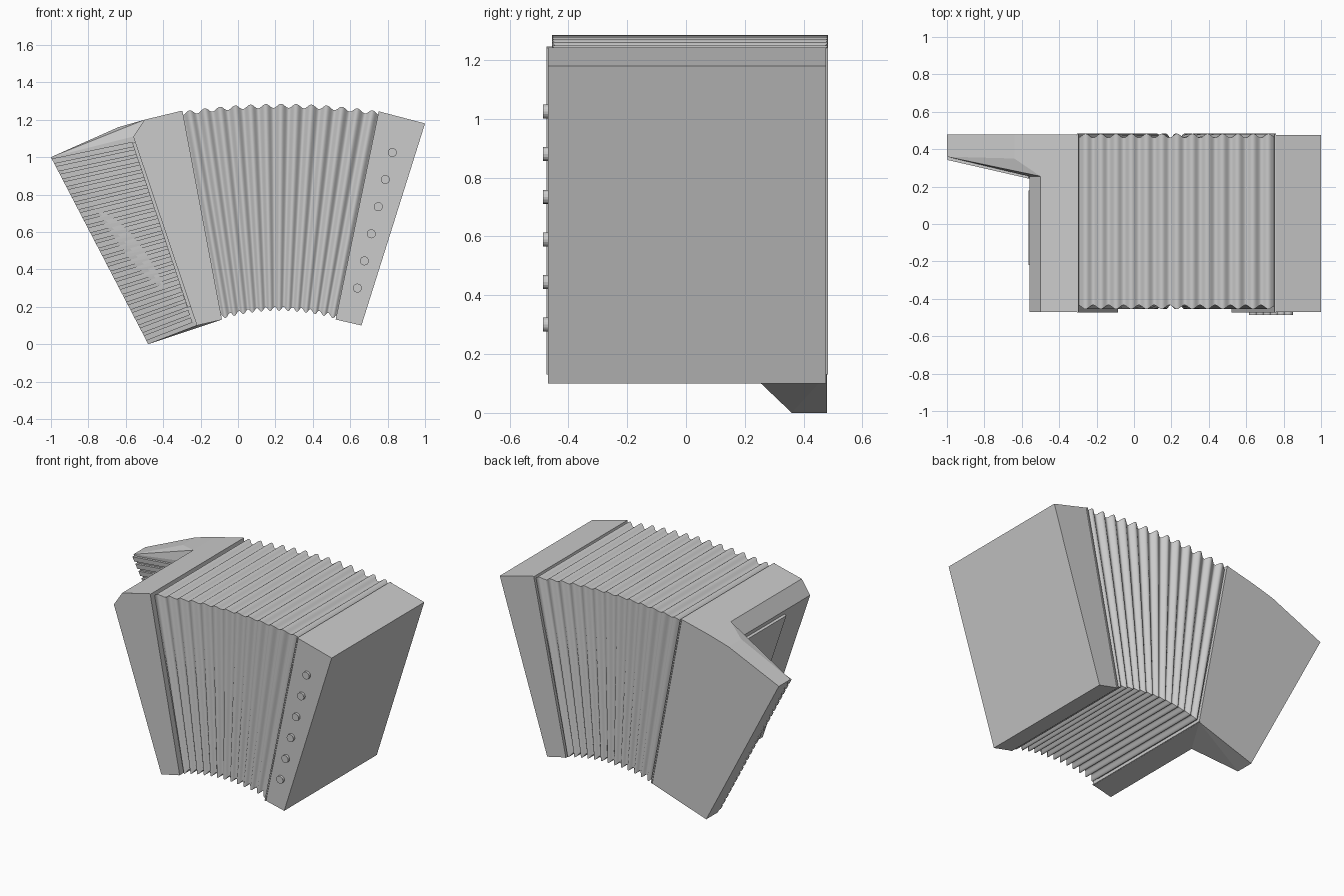
import bpy, bmesh, math
from mathutils import Vector

if "Cube" in bpy.data.objects:
    bpy.data.objects.remove(bpy.data.objects["Cube"])

grey = bpy.data.materials.new("plain grey")
grey.diffuse_color = (0.6, 0.6, 0.6, 1)
grey.use_nodes = True
grey.node_tree.nodes["Principled BSDF"].inputs["Base Color"].default_value = grey.diffuse_color


def finish(name, bm):
    bmesh.ops.recalc_face_normals(bm, faces=bm.faces)
    mesh = bpy.data.meshes.new(name)
    bm.to_mesh(mesh)
    bm.free()
    mesh.materials.append(grey)
    ob = bpy.data.objects.new(name, mesh)
    bpy.context.collection.objects.link(ob)
    return ob


def prism(name, pts, y0, y1):
    """Front outline (x, z) extruded from y0 to y1."""
    bm = bmesh.new()
    rings = [[bm.verts.new((x, y, z)) for x, z in pts] for y in (y0, y1)]
    bm.faces.new(rings[0])
    bm.faces.new(rings[1])
    for i in range(len(pts)):
        j = (i + 1) % len(pts)
        bm.faces.new((rings[0][i], rings[0][j], rings[1][j], rings[1][i]))
    return finish(name, bm)


def hull(name, pts):
    """Convex solid around (x, y, z) points."""
    bm = bmesh.new()
    bmesh.ops.convex_hull(bm, input=[bm.verts.new(p) for p in pts])
    bmesh.ops.dissolve_limit(bm, angle_limit=0.01, verts=bm.verts, edges=bm.edges)
    return finish(name, bm)


# Two end casings
prism("bass_casing", [(0.76, 1.243), (1.0, 1.18), (0.66, 0.10), (0.53, 0.13)], -0.47, 0.477)
prism("treble_casing", [(-0.305, 1.247), (-0.50, 1.20), (-0.56, 1.11),
                        (-0.22, 0.10), (-0.09, 0.13)], -0.47, 0.477)

# Thin lips where the bellows meet the casings
prism("left_lip", [(-0.305, 1.247), (-0.297, 1.247), (-0.086, 0.132), (-0.094, 0.13)], -0.474, 0.483)
prism("right_lip", [(0.752, 1.243), (0.76, 1.243), (0.53, 0.13), (0.522, 0.132)], -0.474, 0.483)

# Bellows: a box section swept along an arch with a wavy size
FOLDS, SEG = 13, 10
bm = bmesh.new()
rings = []
for i in range(FOLDS * SEG + 1):
    t = i / (FOLDS * SEG)
    d = 0.011 * (1 + math.cos(2 * math.pi * (t * FOLDS + 0.5)))   # 0 in valley, 0.022 on crest
    arch = 4 * t * (1 - t)
    xt, xb = -0.30 + 1.06 * t, -0.09 + 0.62 * t
    zt, zb = 1.222 + 0.041 * arch + d, 0.155 + 0.045 * arch - d
    y0, y1 = -0.433 - d, 0.461 + d
    rings.append([bm.verts.new(p) for p in
                  ((xb, y0, zb), (xt, y0, zt), (xt, y1, zt), (xb, y1, zb))])
for a, b in zip(rings, rings[1:]):
    for k in range(4):
        m = (k + 1) % 4
        bm.faces.new((a[k], a[m], b[m], b[k]))
bm.faces.new(rings[0])
bm.faces.new(rings[-1])
bellows = finish("bellows", bm)
bpy.context.view_layer.objects.active = bellows
bellows.select_set(True)
bpy.ops.object.shade_smooth_by_angle(angle=math.radians(50))
bellows.select_set(False)

# Keyboard block, thicker toward the casing (x, z, y)
back = [(-1.0, 1.0), (-0.64, 1.16), (-0.50, 1.20), (-0.305, 1.247), (-0.09, 0.13), (-0.48, 0.0)]
front = [(-1.0, 1.0, 0.36), (-0.64, 1.16, 0.35), (-0.50, 1.20, 0.255), (-0.56, 1.11, 0.255),
         (-0.22, 0.10, 0.255), (-0.48, 0.0, 0.36)]
hull("keyboard_block", [(x, 0.479, z) for x, z in back] + [(x, y, z) for x, z, y in front])

# Piano keys across the sloping front of the block
A0, A1 = Vector((-0.998, 0.342, 0.995)), Vector((-0.484, 0.342, 0.008))
B0, B1 = Vector((-0.565, 0.243, 1.085)), Vector((-0.24, 0.243, 0.105))
KEYS = 24
depth = Vector((0, 0.035, 0))
for k in range(KEYS):
    pts = []
    for u in ((k + 0.08) / KEYS, (k + 0.74) / KEYS):
        for p in (A0.lerp(A1, u), B0.lerp(B1, u)):
            pts += [p, p + depth]
    hull("piano_key_%02d" % (k + 1), pts)

# Raised grille on the casing wall beside the keys
w0, w1 = Vector((-0.56, 1.11)), Vector((-0.22, 0.10))
out = Vector((-0.947, -0.319)) * 0.016
a, b = w0.lerp(w1, 0.03), w0.lerp(w1, 0.90)
prism("wall_grille", [tuple(a), tuple(b), tuple(b + out), tuple(a + out)], -0.22, 0.18)

# Round bass buttons
for k in range(6):
    cx, cz = 0.638 + 0.0374 * k, 0.30 + 0.145 * k
    ring = [(cx + 0.024 * math.cos(i * math.tau / 16), cz + 0.024 * math.sin(i * math.tau / 16))
            for i in range(16)]
    prism("bass_button_%d" % (k + 1), ring, -0.486, -0.46)
